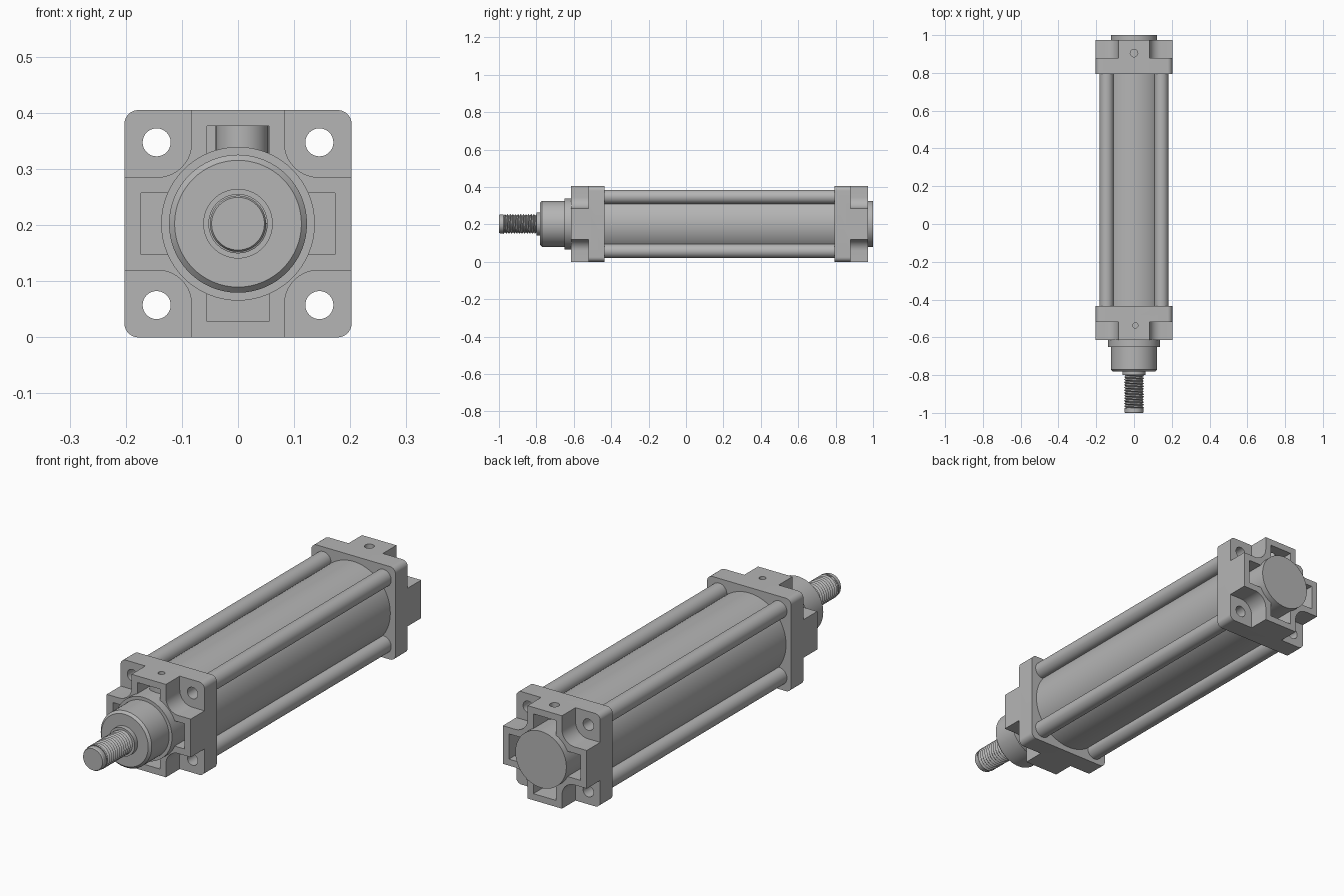
import bpy, bmesh
from math import sin, cos, pi, radians
from mathutils import Matrix, Vector

cube = bpy.data.objects.get("Cube")
if cube:
    bpy.data.objects.remove(cube, do_unlink=True)

CZ = 0.2025      # height of the long axis
HALF = 0.2025    # half width of the end caps
ROD = 0.145      # tie rod offset from the axis

grey = bpy.data.materials.new("metal grey")
grey.use_nodes = True
COLOUR = (0.46, 0.46, 0.46, 1)
grey.diffuse_color = COLOUR
grey.node_tree.nodes["Principled BSDF"].inputs["Base Color"].default_value = COLOUR


def finish(name, bm):
    """Turn a bmesh into a grey object raised to the axis height."""
    bmesh.ops.recalc_face_normals(bm, faces=bm.faces)
    mesh = bpy.data.meshes.new(name)
    bm.to_mesh(mesh)
    bm.free()
    mesh.materials.append(grey)
    ob = bpy.data.objects.new(name, mesh)
    ob.location.z = CZ
    bpy.context.collection.objects.link(ob)
    return ob


def smooth(ob):
    bpy.ops.object.select_all(action='DESELECT')
    ob.select_set(True)
    bpy.context.view_layer.objects.active = ob
    bpy.ops.object.shade_smooth_by_angle(angle=radians(30))


def lathe(name, profile, x=0, z=0, steps=64):
    """Spin (y, radius) points around a line parallel to y."""
    bm = bmesh.new()
    verts = [bm.verts.new((x + r, y, z)) for y, r in profile]
    edges = [bm.edges.new(pair) for pair in zip(verts, verts[1:])]
    bmesh.ops.spin(bm, geom=verts + edges, cent=(x, 0, z), axis=(0, 1, 0),
                   angle=2 * pi, steps=steps)
    bmesh.ops.remove_doubles(bm, verts=bm.verts, dist=1e-5)
    ob = finish(name, bm)
    smooth(ob)
    return ob


def prism(name, x, z, hx, hz, radius, y0, y1, seg=10):
    """Rounded rectangle in the xz plane, extruded along y."""
    bm = bmesh.new()
    points = []
    for q, (sx, sz) in enumerate([(1, 1), (-1, 1), (-1, -1), (1, -1)]):
        for i in range(seg + 1 if radius else 1):
            a = (q + i / seg) * pi / 2
            points.append((x + sx * (hx - radius) + radius * cos(a), y0,
                           z + sz * (hz - radius) + radius * sin(a)))
    face = bm.faces.new([bm.verts.new(p) for p in points])
    out = bmesh.ops.extrude_face_region(bm, geom=[face])
    moved = [g for g in out["geom"] if isinstance(g, bmesh.types.BMVert)]
    bmesh.ops.translate(bm, vec=(0, y1 - y0, 0), verts=moved)
    return finish(name, bm)


def upright(name, x, y, z0, z1, radius):
    bm = bmesh.new()
    bmesh.ops.create_cone(bm, cap_ends=True, segments=32, radius1=radius,
                          radius2=radius, depth=z1 - z0,
                          matrix=Matrix.Translation((x, y, (z0 + z1) / 2)))
    return finish(name, bm)


def boolean(ob, other, operation='DIFFERENCE'):
    mod = ob.modifiers.new("cut", 'BOOLEAN')
    mod.object, mod.operation, mod.solver = other, operation, 'EXACT'
    bpy.context.view_layer.objects.active = ob
    bpy.ops.object.modifier_apply(modifier=mod.name)
    bpy.data.objects.remove(other, do_unlink=True)


CORNERS = [(sx, sz) for sx in (-1, 1) for sz in (-1, 1)]


def end_cap(name, outer, step, inner, port, boss=None):
    """Square cap with stepped corners, bolt holes, hollow arms and a port."""
    out = -1 if outer < inner else 1
    beyond = outer + out * 0.1
    cap = prism(name, 0, 0, HALF, HALF, 0.025, outer, inner)
    for sx, sz in CORNERS:
        boolean(cap, prism("corner_cutter", sx * 0.243, sz * 0.243,
                           0.16, 0.16, 0.06, beyond, step))
    floor = outer - out * 0.1
    boolean(cap, prism("pocket_cutter", 0, 0, 0.173, 0.055, 0, beyond, floor))
    boolean(cap, prism("pocket_cutter", 0, 0, 0.055, 0.174, 0, beyond, floor))
    if boss:
        boolean(cap, upright("port_boss", port[0], port[1], 0.1, 0.19, boss), 'UNION')
    boolean(cap, upright("port_cutter", port[0], port[1], 0.14, 0.25, port[2]))
    for sx, sz in CORNERS:
        profile = [(outer + out, 0), (outer + out, 0.025),
                   (inner - out, 0.025), (inner - out, 0)]
        boolean(cap, lathe("hole_cutter", profile, sx * ROD, sz * ROD, 32))
    smooth(cap)


end_cap("front_cap", -0.615, -0.52, -0.435, (0.007, -0.537, 0.014), 0.047)
end_cap("rear_cap", 0.973, 0.88, 0.795, (0, 0.905, 0.02))

# Barrel and hollow tie rods
lathe("barrel", [(-0.45, 0), (-0.45, 0.178), (0.81, 0.178), (0.81, 0)], steps=96)
for sx, sz in CORNERS:
    side = ("right" if sx < 0 else "left") + ("_lower" if sz < 0 else "_upper")
    lathe("tie_rod_" + side,
          [(-0.436, 0.025), (-0.436, 0.0375), (0.796, 0.0375), (0.796, 0.025),
           (-0.436, 0.025)], sx * ROD, sz * ROD, 32)

# Nose with collar, rear boss, and shaft seal
lathe("front_nose", [(-0.5, 0), (-0.5, 0.137), (-0.65, 0.137), (-0.65, 0.123),
                     (-0.77, 0.123), (-0.78, 0.113), (-0.78, 0)])
lathe("rear_boss", [(0.86, 0), (0.86, 0.123), (1, 0.123), (1, 0)])
lathe("shaft_seal", [(-0.77, 0), (-0.77, 0.062), (-0.8, 0.062), (-0.8, 0)])

# Piston rod core and tip
lathe("piston_rod", [(-0.77, 0), (-0.77, 0.045), (-0.975, 0.045), (-0.975, 0.05),
                     (-0.995, 0.05), (-1, 0.047), (-1, 0)])

# Helical thread on the rod
PITCH, START, END, SIDES = 0.014, -0.978, -0.795, 32
bm = bmesh.new()
rows = []
for k in range(2 * int((END - START) / PITCH) + 4):
    row = []
    for j in range(SIDES + 1):
        a = 2 * pi * j / SIDES
        y = START + PITCH * (k / 2 - 1 + j / SIDES)
        r = 0.053 if k % 2 else 0.044
        row.append(bm.verts.new((r * cos(a), min(max(y, START), END), r * sin(a))))
    rows.append(row)
for low, high in zip(rows, rows[1:]):
    for j in range(SIDES):
        bm.faces.new((low[j], low[j + 1], high[j + 1], high[j]))
bmesh.ops.remove_doubles(bm, verts=bm.verts, dist=1e-5)
bmesh.ops.dissolve_degenerate(bm, edges=bm.edges, dist=1e-5)
smooth(finish("rod_thread", bm))
